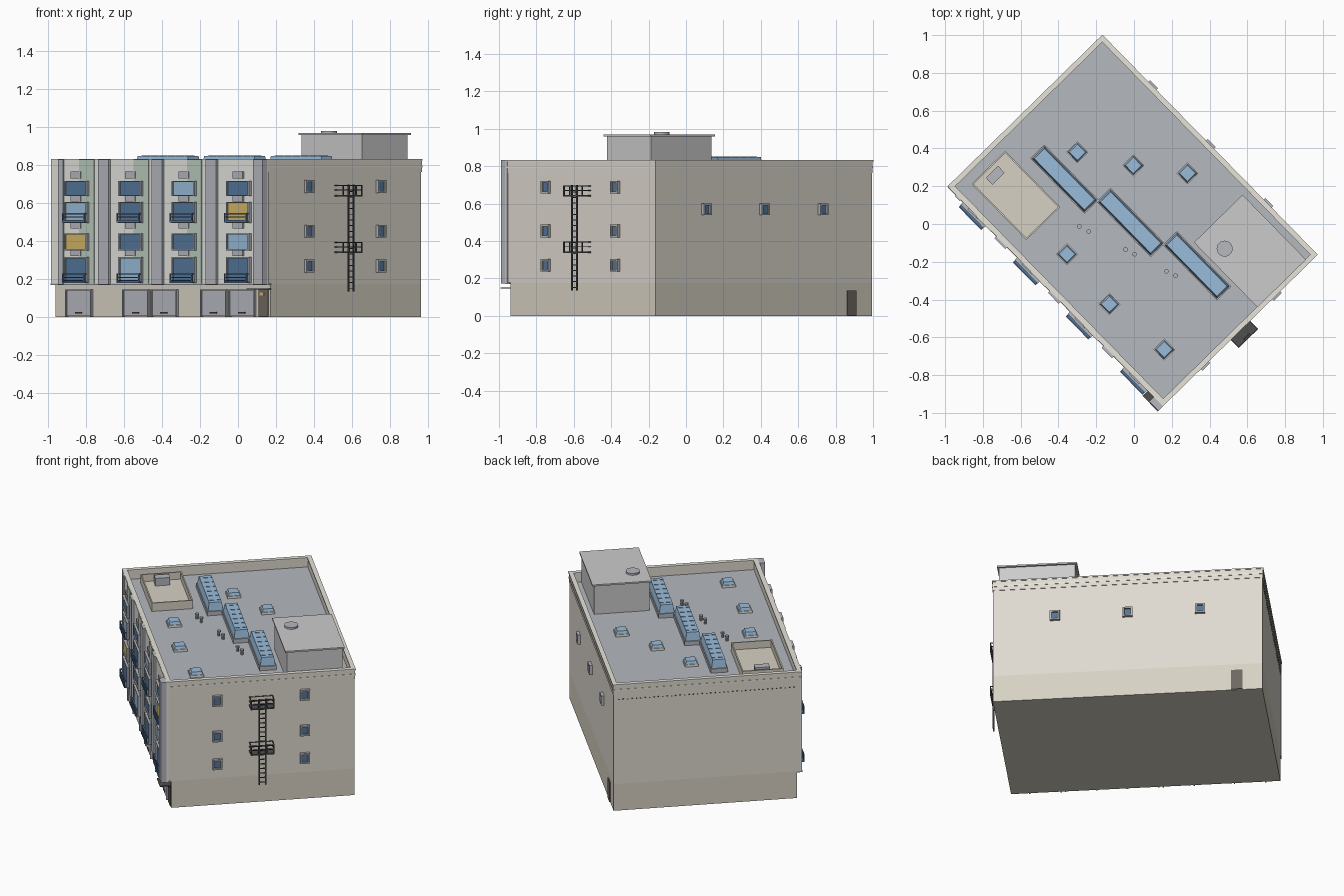
import bpy, bmesh, math
from mathutils import Matrix, Vector

if "Cube" in bpy.data.objects:
    bpy.data.objects.remove(bpy.data.objects["Cube"])

# Building frame: u = long axis, v = short axis, turned on the ground plane
M = Matrix.Translation((-0.0065, 0.019, 0)) @ Matrix.Rotation(math.radians(-45.6), 4, 'Z')
INV = M.inverted()
L, W, ROOF = 0.815, 0.573, 0.77


def mat(name, r, g, b):
    m = bpy.data.materials.new(name)
    m.diffuse_color = (r, g, b, 1)
    m.use_nodes = True
    m.node_tree.nodes["Principled BSDF"].inputs["Base Color"].default_value = m.diffuse_color
    return m


WALL = mat("wall", .74, .70, .63)
BASE = mat("base", .68, .64, .55)
TRIM = mat("trim", .80, .77, .70)
LIGHT = mat("light_panel", .78, .78, .74)
GREY = mat("grey_panel", .47, .48, .52)
GREEN = mat("green_panel", .50, .60, .52)
ROOFM = mat("roof_felt", .46, .48, .51)
PENT = mat("penthouse_white", .78, .78, .75)
DARK = mat("dark_metal", .08, .08, .08)
BROWN = mat("dark_door", .16, .14, .12)
NAVY = mat("navy_glass", .09, .18, .33)
BLUE = mat("blue_glass", .32, .50, .70)
GOLD = mat("lit_glass", .65, .48, .14)


def finish(name, bm, m):
    me = bpy.data.meshes.new(name)
    bm.to_mesh(me)
    bm.free()
    me.materials.append(m)
    ob = bpy.data.objects.new(name, me)
    ob.matrix_world = M
    bpy.context.collection.objects.link(ob)
    return ob


def boxes(name, items, m, taper=0):
    """Each item is (u0, u1, v0, v1, z0, z1); taper insets the top."""
    bm = bmesh.new()
    for u0, u1, v0, v1, z0, z1 in items:
        vs = bmesh.ops.create_cube(bm, size=1)['verts']
        for q in vs:
            t = taper if q.co.z > 0 else 0
            q.co = Vector((u1 - t if q.co.x > 0 else u0 + t,
                           v1 - t if q.co.y > 0 else v0 + t,
                           z1 if q.co.z > 0 else z0))
    return finish(name, bm, m)


def cylinders(name, items, m, seg=16):
    """Each item is (u, v, z0, z1, radius)."""
    bm = bmesh.new()
    for u, v, z0, z1, r in items:
        bmesh.ops.create_cone(bm, cap_ends=True, segments=seg, radius1=r, radius2=r, depth=z1 - z0,
                              matrix=Matrix.Translation((u, v, (z0 + z1) / 2)))
    return finish(name, bm, m)


def ring(u0, u1, v0, v1, z0, z1, t):
    return [(u0, u1, v0, v0 + t, z0, z1), (u0, u1, v1 - t, v1, z0, z1),
            (u0, u0 + t, v0 + t, v1 - t, z0, z1), (u1 - t, u1, v0 + t, v1 - t, z0, z1)]


# Main masses
e = 0.006
boxes("base_storey", [(-L + e, L - e, -W + .03, W - e, 0, .176)], BASE)
boxes("upper_walls", [(-L + e, L - e, -W + e, W - e, .175, ROOF - .005)], WALL)
boxes("roof_deck", [(-L + .02, L - .02, -W + .02, W - .02, ROOF - .006, ROOF)], ROOFM)
boxes("parapet", ring(-L + .003, L - .003, -W + .003, W - .003, ROOF - .005, .825, .022), WALL)
boxes("cornice_band", ring(-L + .001, L - .001, -W + .003, W - .001, .79, .80, .01), TRIM)
boxes("parapet_cap", ring(-L, L, -W, W, .825, .833, .028), TRIM)
boxes("wall_vent_row", [(-L + .002, -L + .008, -.53 + i * .0265, -.522 + i * .0265, .73, .735)
                        for i in range(41)], DARK)

# Roof buildings
boxes("penthouse", [(.322, .778, .162, .498, ROOF, .962)], PENT)
boxes("penthouse_cap", [(.31, .79, .15, .51, .96, .97)], PENT)
cylinders("penthouse_vent", [(.447, .243, .97, .982, .042)], GREY, 24)
boxes("low_enclosure_walls", ring(-.735, -.32, -.475, -.225, ROOF, .825, .008), BASE)
boxes("low_enclosure_floor", [(-.73, -.325, -.47, -.23, ROOF, .778)], BASE)
boxes("enclosure_hatch", [(-.705, -.655, -.398, -.308, .776, .828)], GREY)

# Skylights
long_c = [(-.409, -.106), (0, -.016), (.409, .075)]
boxes("long_skylight_curbs", [(u - .205, u + .205, v - .052, v + .052, ROOF, .797) for u, v in long_c], GREY)
boxes("long_skylight_glass", [(u - .198, u + .198, v - .046, v + .046, .797, .85) for u, v in long_c],
      BLUE, .008)
boxes("long_skylight_bars", [(u + k * .064 - .002, u + k * .064 + .002, v - .038, v + .038, .848, .852)
                             for u, v in long_c for k in (-2.5, -1.5, -.5, .5, 1.5, 2.5)], BLUE)
sq = [INV @ Vector((x, y, 0)) for x, y in
      [(-.30, .38), (-.003, .31), (.283, .268), (-.355, -.16), (-.13, -.424), (.16, -.665)]]
boxes("square_skylight_curbs", [(p.x - .041, p.x + .041, p.y - .041, p.y + .041, ROOF, .785) for p in sq], LIGHT)
boxes("square_skylight_glass", [(p.x - .036, p.x + .036, p.y - .036, p.y + .036, .785, .803) for p in sq],
      BLUE, .006)
pipes = [INV @ Vector((x, y, 0)) for x, y in
         [(-.29, -.013), (-.24, -.04), (-.045, -.135), (.003, -.16), (.172, -.25), (.22, -.273)]]
cylinders("roof_pipes", [(p.x, p.y, ROOF, .80, .008) for p in pipes], GREY, 10)
cylinders("roof_pipe_caps", [(p.x, p.y, .795, .805, .012) for p in pipes], GREY, 10)

# Small windows on the ladder end and the back
end_w = [(s * .265, z) for s in (-1, 1) for z in (.688, .453, .27)]
boxes("end_window_frames", [f for v, z in end_w for f in
      [(L - .01, L + .012, v - .029, v - .019, z - .034, z + .034),
       (L - .01, L + .012, v + .019, v + .029, z - .034, z + .034),
       (L - .01, L + .012, v - .019, v + .019, z + .024, z + .034),
       (L - .01, L + .012, v - .019, v + .019, z - .034, z - .024)]], GREY)
boxes("end_window_glass", [(L - .01, L + .002, v - .02, v + .02, z - .025, z + .025) for v, z in end_w], NAVY)
boxes("back_window_frames", [f for u in (-.436, 0, .436) for f in
      [(u - .03, u - .019, W - .01, W + .012, .538, .6), (u + .019, u + .03, W - .01, W + .012, .538, .6),
       (u - .019, u + .019, W - .01, W + .012, .59, .6), (u - .019, u + .019, W - .01, W + .012, .538, .548)]], GREY)
boxes("back_window_glass", [(u - .02, u + .02, W - .01, W + .002, .547, .591) for u in (-.436, 0, .436)], NAVY)
boxes("back_door", [(-.69, -.622, W - .01, W, .003, .135)], BROWN)

# Escape ladder with two railed landings
boxes("ladder_rails", [(L + .042, L + .05, s * .019 - .004, s * .019 + .004, .135, .70) for s in (-1, 1)], DARK)
boxes("ladder_rungs", [(L + .043, L + .049, -.019, .019, .15 + i * .03, .155 + i * .03) for i in range(18)], DARK)
land = []
for z in (.337, .637):
    land.append((L - .006, L + .06, -.072, .072, z, z + .008))
    for h in (.03, .055):
        land += ring(L - .006, L + .06, -.072, .072, z + h, z + h + .005, .005)
    land += [(L + .054, L + .06, v - .003, v + .003, z, z + .055) for v in (-.069, -.025, .025, .069)]
boxes("escape_landings", land, DARK)

# Main facade: panels, piers, window columns
F = -W
cols = (-.61, -.2, .2, .61)
boxes("facade_panels", [(-L + .002, L, F - .002, F + .01, .172, .832)], LIGHT)
boxes("facade_soffit_trim", [(-L + .002, L, F - .004, F + .03, .17, .178)], GREY)
boxes("facade_piers", [(u - .04, u + .04, F - .016, F, .172, .832) for u in (-.405, 0, .405)]
      + [(-.75, -.715, F - .01, F, .172, .832), (.745, L, F - .035, F, .172, .832)], GREY)
boxes("green_strips", [(u + .015, u + .125, F - .006, F, .175, .83) for u in cols[:3]], GREEN)
rows = [(.645, .712), (.502, .602), (.358, .435), (.185, .31)]
boxes("spandrels", [(u - .045, u + .03, F - .01, F, z - .035, z + .002) for u in cols
                    for z in (.358, .502, .645, .765)], GREY)
glass = {"navy": [], "blue": [], "lit": []}
frames, rails = [], []
for c, u in enumerate(cols):
    for r, (z0, z1) in enumerate(rows):
        kind = "lit" if (c, r) in ((0, 2), (3, 1)) else \
            "blue" if (c, r) in ((2, 0), (0, 1), (1, 3), (3, 2)) else "navy"
        glass[kind].append((u - .08, u + .08, F - .013, F, z0, z1))
        for s in (-1, 1):
            frames.append((u + s * .082 - .005, u + s * .082 + .005, F - .02, F, z0 - .005, z1 + .005))
        frames += [(u - .087, u + .087, F - .02, F, z1, z1 + .006),
                   (u - .087, u + .087, F - .02, F, z0 - .006, z0)]
        if r in (1, 3):
            for h in (.005, .022, .04):
                rails.append((u - .085, u + .085, F - .036, F - .03, z0 + h, z0 + h + .006))
            for s in (-.082, .082):
                rails += [(u + s - .003, u + s + .003, F - .036, F - .03, z0, z0 + .046),
                          (u + s - .003, u + s + .003, F - .036, F, z0 + .04, z0 + .046)]
            rails.append((u - .085, u + .085, F - .036, F, z0 - .004, z0 + .004))
for k, m in (("navy", NAVY), ("blue", BLUE), ("lit", GOLD)):
    boxes(k + "_windows", glass[k], m)
boxes("window_frames", frames, GREY)
boxes("balcony_rails", rails, NAVY)

# Ground floor of the facade: garage doors and entrance
G = -W + .03
doors = (-.626, -.197, .017, .389, .603)
boxes("garage_doors", [(u - .09, u + .09, G - .008, G, .006, .14) for u in doors], GREY)
boxes("garage_door_frames", [f for u in doors for f in
      [(u - .098, u - .09, G - .014, G, .003, .146), (u + .09, u + .098, G - .014, G, .003, .146),
       (u - .098, u + .098, G - .014, G, .14, .147)]], GREY)
boxes("garage_handles", [(u - .025, u + .025, G - .014, G, .02, .027) for u in doors], DARK)
boxes("entrance_door", [(.725, .795, G - .006, G, .003, .148)], BROWN)
boxes("entrance_sign", [(.735, .765, G - .01, G, .115, .13)], GOLD)
boxes("entrance_canopy", [(.70, L, F - .04, G, .145, .152)], DARK)
